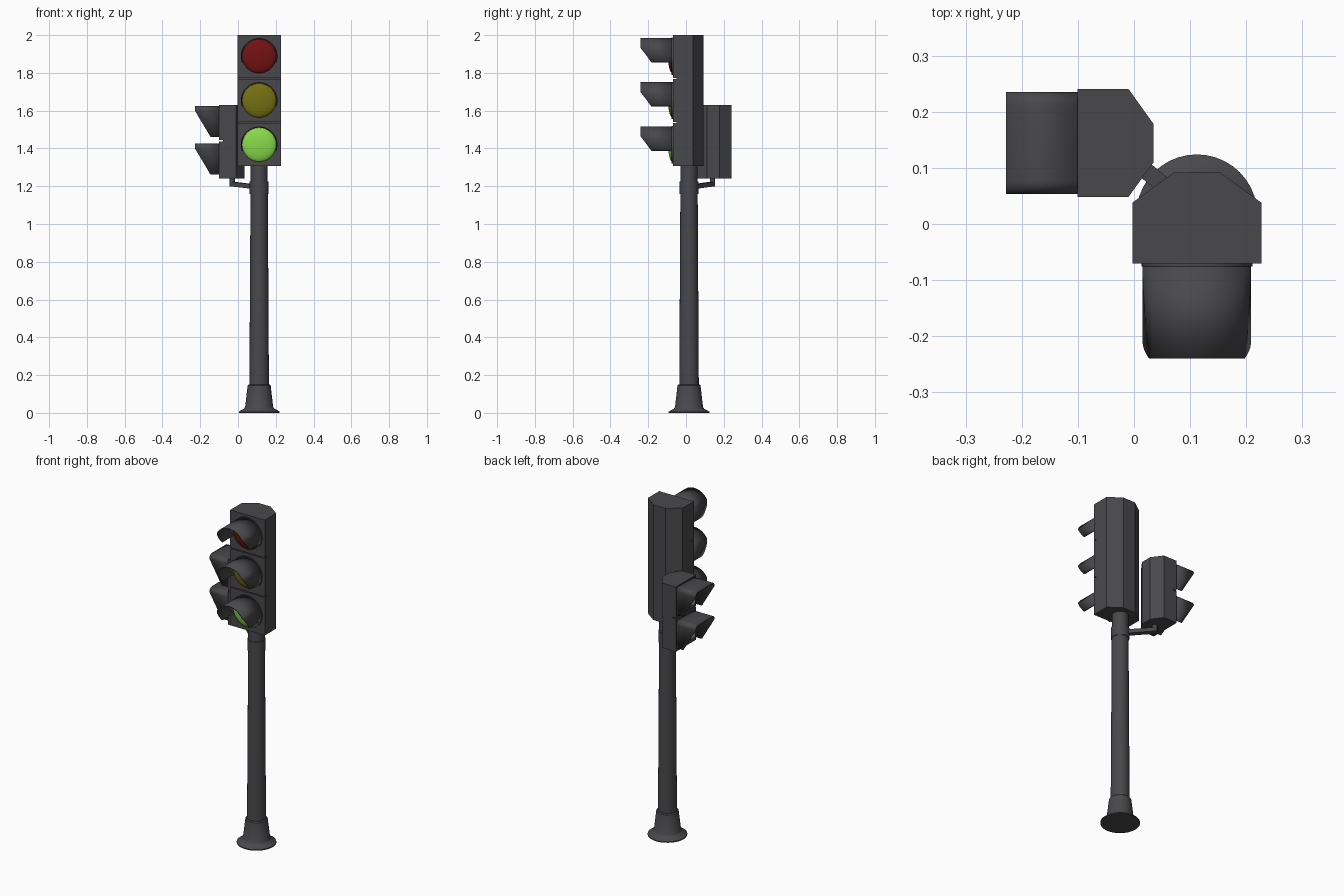
import bpy, bmesh, math
from mathutils import Vector, Matrix

if "Cube" in bpy.data.objects:
    bpy.data.objects.remove(bpy.data.objects["Cube"])


def material(name, r, g, b):
    m = bpy.data.materials.new(name)
    m.diffuse_color = (r, g, b, 1)
    m.use_nodes = True
    m.node_tree.nodes["Principled BSDF"].inputs["Base Color"].default_value = m.diffuse_color
    return m


DARK = material("dark grey paint", 0.066, 0.066, 0.071)
RED = material("unlit red", 0.17, 0.006, 0.006)
YELLOW = material("unlit yellow", 0.18, 0.16, 0.006)
GREEN = material("lit green", 0.25, 0.70, 0.07)
PALE = material("pale lens", 0.50, 0.48, 0.48)


def finish(name, bm, mat, smooth=False):
    bmesh.ops.recalc_face_normals(bm, faces=bm.faces)
    me = bpy.data.meshes.new(name)
    bm.to_mesh(me)
    bm.free()
    me.materials.append(mat)
    ob = bpy.data.objects.new(name, me)
    bpy.context.collection.objects.link(ob)
    if smooth:
        bpy.ops.object.select_all(action='DESELECT')
        ob.select_set(True)
        bpy.context.view_layer.objects.active = ob
        bpy.ops.object.shade_smooth_by_angle(angle=math.radians(35))
    return ob


def prism(name, outline, z0, z1, mat=DARK):
    bm = bmesh.new()
    face = bm.faces.new([bm.verts.new((x, y, z0)) for x, y in outline])
    ext = bmesh.ops.extrude_face_region(bm, geom=[face])
    for v in ext['geom']:
        if isinstance(v, bmesh.types.BMVert):
            v.co.z = z1
    return finish(name, bm, mat)


def box(name, x0, x1, y0, y1, z0, z1, mat=DARK):
    return prism(name, [(x0, y0), (x1, y0), (x1, y1), (x0, y1)], z0, z1, mat)


def lathe(name, profile, place, mat, n=40, closed=False):
    """Turn (radius, axial) points; place maps local (a, b, axial) to world."""
    bm = bmesh.new()
    rings = []
    for r, h in profile:
        if r == 0:
            rings.append([bm.verts.new(place(0, 0, h))] * n)
        else:
            rings.append([bm.verts.new(place(r * math.cos(2 * math.pi * i / n),
                                             r * math.sin(2 * math.pi * i / n), h))
                          for i in range(n)])
    pairs = list(zip(rings, rings[1:]))
    if closed:
        pairs.append((rings[-1], rings[0]))
    for p, q in pairs:
        for i in range(n):
            j = (i + 1) % n
            quad = list(dict.fromkeys([p[i], p[j], q[j], q[i]]))
            if len(quad) > 2:
                bm.faces.new(quad)
    return finish(name, bm, mat, True)


def visor(name, path, base, depth, place):
    """Thin hood along path (u, w), its front edge cut by depth(w)."""
    bm = bmesh.new()
    rows = [(bm.verts.new(place(u, w, base)), bm.verts.new(place(u, w, depth(w))))
            for u, w in path]
    for (a, b), (c, d) in zip(rows, rows[1:]):
        bm.faces.new([a, b, d, c])
    ob = finish(name, bm, DARK, True)
    mod = ob.modifiers.new("thickness", 'SOLIDIFY')
    mod.thickness = 0.006
    mod.offset = 0


def slant(w, w_low, f_low, w_high, f_high):
    t = max(0, min(1, (w - w_low) / (w_high - w_low)))
    return f_low + t * (f_high - f_low)


CX, PY = 0.112, 0.016

# Pole and flared foot
lathe("pole", [(0, 0.1), (0.052, 0.1), (0.045, 1.312), (0, 1.312)],
      lambda a, b, h: (CX + a, PY + b, h), DARK)
lathe("foot", [(0, 0), (0.108, 0), (0.108, 0.006), (0.098, 0.013), (0.08, 0.022),
               (0.074, 0.032), (0.061, 0.145), (0.056, 0.15), (0, 0.15)],
      lambda a, b, h: (CX + a, PY + b, h), DARK)

# Vehicle signal housing
prism("vehicle_housing", [(-0.003, -0.05), (0.227, -0.05), (0.227, 0.038),
                          (0.153, 0.092), (0.071, 0.092), (-0.003, 0.038)], 1.307, 2.0)

# Three sections: door, collar, lens, hood
arc = [math.radians(-20 + 220 * i / 36) for i in range(37)]
for label, zc, mat in (("red", 1.888, RED), ("yellow", 1.654, YELLOW), ("green", 1.420, GREEN)):
    def place(u, w, f, zc=zc):
        return (CX + u, -f, zc + w)
    box(label + "_door", -0.003, 0.227, -0.07, -0.05,
        max(1.307, zc - 0.114), min(2.0, zc + 0.114))
    lathe(label + "_collar", [(0.099, 0.068), (0.099, 0.076), (0.09, 0.076), (0.09, 0.068)],
          place, DARK, closed=True)
    lathe(label + "_lens", [(0.091 * math.cos(t), 0.071 + 0.024 * math.sin(t))
                            for t in (math.pi / 16 * i for i in range(8))] + [(0, 0.095)],
          place, mat)
    visor(label + "_hood", [(0.094 * math.cos(t), 0.094 * math.sin(t)) for t in arc],
          0.07, lambda w: slant(w, -0.032, 0.183, 0.045, 0.24), place)

# Pedestrian signal housing, facing the left side
prism("pedestrian_housing", [(-0.08, 0.048), (-0.01, 0.048), (0.035, 0.11),
                             (0.035, 0.178), (-0.01, 0.241), (-0.08, 0.241)], 1.24, 1.63)

# Two sections: door, square lens, box hood with rounded corners
R, HW, TOP = 0.022, 0.088, 0.081
corner = [math.radians(15 * i) for i in range(7)]
half = [(HW, -0.08)] + [(HW - R + R * math.cos(t), TOP - R + R * math.sin(t)) for t in corner]
hood_path = half + [(-u, w) for u, w in reversed(half)]
for label, zc in (("upper", 1.541), ("lower", 1.341)):
    def place_side(u, w, f, zc=zc):
        return (-f, 0.1445 + u, zc + w)
    box(label + "_pedestrian_door", -0.101, -0.08, 0.048, 0.241,
        1.24 if label == "lower" else 1.444, 1.63 if label == "upper" else 1.438)
    box(label + "_pedestrian_lens", -0.106, -0.1, 0.064, 0.225, zc - 0.077, zc + 0.075, PALE)
    visor(label + "_pedestrian_hood", hood_path, 0.1,
          lambda w: slant(w, -0.08, 0.145, 0.058, 0.228), place_side)

# Bracket: clamp on the pole, arm, and stub under the pedestrian housing
lathe("bracket_clamp", [(0, 1.16), (0.05, 1.16), (0.05, 1.225), (0, 1.225)],
      lambda a, b, h: (CX + a, PY + b, h), DARK)
start, end = Vector((0.085, 0.042, 1.198)), Vector((-0.035, 0.142, 1.212))
way = end - start
bm = bmesh.new()
bmesh.ops.create_cube(bm, size=1, matrix=Matrix.Translation((start + end) / 2)
                      @ way.to_track_quat('X', 'Z').to_matrix().to_4x4()
                      @ Matrix.Diagonal((way.length, 0.03, 0.024, 1)))
finish("bracket_arm", bm, DARK)
lathe("bracket_stub", [(0, 1.2), (0.014, 1.2), (0.014, 1.245), (0, 1.245)],
      lambda a, b, h: (-0.03 + a, 0.14 + b, h), DARK, n=16)
